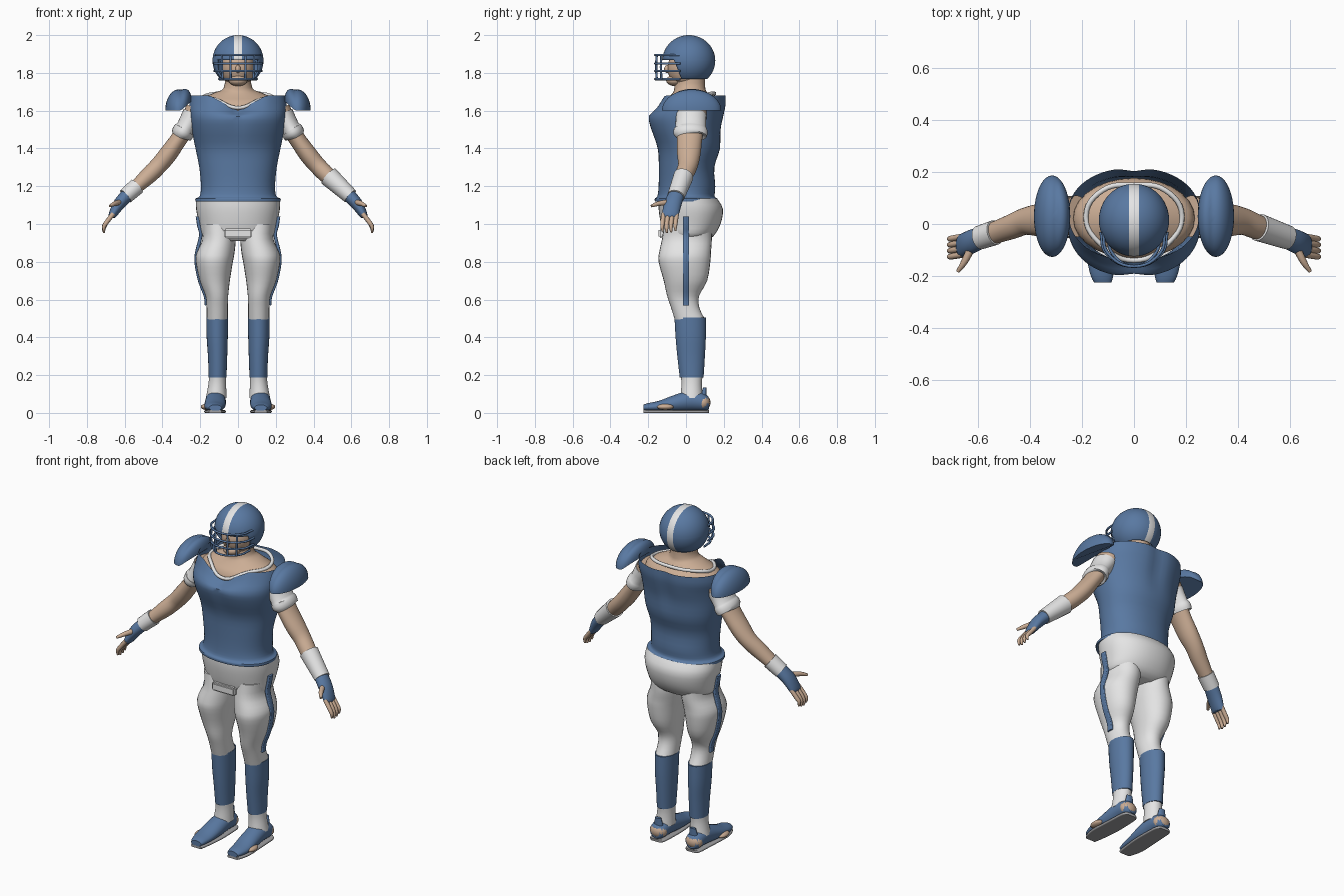
import bpy, bmesh, math
from mathutils import Vector, Matrix

cube = bpy.data.objects.get("Cube")
if cube:
    bpy.data.objects.remove(cube, do_unlink=True)


def material(name, r, g, b):
    m = bpy.data.materials.new(name)
    m.use_nodes = True
    m.diffuse_color = (r, g, b, 1)
    m.node_tree.nodes["Principled BSDF"].inputs["Base Color"].default_value = (r, g, b, 1)
    return m


BLUE = material("team blue", 0.10, 0.19, 0.36)
WHITE = material("off white", 0.78, 0.78, 0.78)
SKIN = material("skin", 0.60, 0.42, 0.30)
GREY = material("sole grey", 0.35, 0.35, 0.36)


def finish(name, bm, *mats, angle=45):
    bmesh.ops.recalc_face_normals(bm, faces=bm.faces[:])
    me = bpy.data.meshes.new(name)
    bm.to_mesh(me)
    bm.free()
    for m in mats:
        me.materials.append(m)
    me.shade_smooth()
    me.set_sharp_from_angle(angle=math.radians(angle))
    ob = bpy.data.objects.new(name, me)
    bpy.context.collection.objects.link(ob)
    return ob


def spline(rows, steps):
    """Catmull-Rom interpolation through the rows."""
    out = []
    for i in range(len(rows) - 1):
        a, b, c, d = rows[max(i - 1, 0)], rows[i], rows[i + 1], rows[min(i + 2, len(rows) - 1)]
        for s in range(steps):
            t = s / steps
            out.append([0.5 * (2 * q + (r - p) * t + (2 * p - 5 * q + 4 * r - w) * t * t
                               + (3 * q - p - 3 * r + w) * t ** 3) for p, q, r, w in zip(a, b, c, d)])
    return out + [list(rows[-1])]


def loft(name, rows, mat, axis=None, side=1, segs=28, steps=3, power=1.0, open_end=False, shape=None):
    """Skin rings (x, y, z, radius, radius) along z, along y, or along their own path."""
    rows = spline(rows, steps)
    centres = [Vector((r[0] * side, r[1], r[2])) for r in rows]
    bm = bmesh.new()
    rings = []
    for i, r in enumerate(rows):
        u, v = Vector((1, 0, 0)), Vector((0, 1, 0))
        if axis == "y":
            v = Vector((0, 0, 1))
        elif axis is None:
            t = (centres[min(i + 1, len(rows) - 1)] - centres[max(i - 1, 0)]).normalized()
            v = (v - t * v.dot(t)).normalized()
            u = v.cross(t)
        ring = []
        for k in range(segs):
            a = math.tau * k / segs
            c, s = math.cos(a), math.sin(a)
            c = math.copysign(abs(c) ** power, c)
            s = math.copysign(abs(s) ** power, s)
            p = centres[i] + u * c * r[3] + v * s * r[4]
            ring.append(bm.verts.new(shape(p) if shape else p))
        rings.append(ring)
    for a, b in zip(rings, rings[1:]):
        for k in range(segs):
            n = (k + 1) % segs
            bm.faces.new((a[k], a[n], b[n], b[k]))
    bm.faces.new(rings[0])
    if not open_end:
        bm.faces.new(rings[-1])
    return finish(name, bm, mat)


def ball(centre, radii, u=32, v=20):
    bm = bmesh.new()
    m = Matrix.Translation(centre) @ Matrix.Diagonal((*radii, 1))
    bmesh.ops.create_uvsphere(bm, u_segments=u, v_segments=v, radius=1, matrix=m)
    return bm


def cut(bm, co, no, clear=False):
    bmesh.ops.bisect_plane(bm, geom=bm.verts[:] + bm.edges[:] + bm.faces[:], dist=1e-5,
                           plane_co=co, plane_no=no, clear_outer=clear)


def tube(name, pts, radius, mat, cyclic=False):
    cu = bpy.data.curves.new(name, "CURVE")
    cu.dimensions = "3D"
    cu.bevel_depth, cu.bevel_resolution, cu.resolution_u = radius, 2, 6
    cu.use_fill_caps = True
    sp = cu.splines.new("BEZIER")
    sp.bezier_points.add(len(pts) - 1)
    for bp, p in zip(sp.bezier_points, pts):
        bp.co = p
        bp.handle_left_type = bp.handle_right_type = "AUTO"
    sp.use_cyclic_u = cyclic
    cu.materials.append(mat)
    ob = bpy.data.objects.new(name, cu)
    bpy.context.collection.objects.link(ob)


# Helmet with face opening and centre stripe
bm = ball((0, 0.015, 1.865), (0.135, 0.14, 0.135), 48, 32)
cut(bm, (0, 0, 1.767), (0, 0, -1), clear=True)
for x in (-0.02, 0.02):
    cut(bm, (x, 0, 0), (1, 0, 0))
brow, cheek = Vector((0, 0, 1.868)), Vector((0, -0.045, 1.82))
slope = Vector((0, -1, -0.4)).normalized()
cut(bm, brow, (0, 0, 1))
cut(bm, cheek, slope)
gone = []
for f in bm.faces:
    c = f.calc_center_median()
    if c.z < brow.z and (c - cheek).dot(slope) > 0:
        gone.append(f)
    f.material_index = int(abs(c.x) < 0.02)
bmesh.ops.delete(bm, geom=gone, context="FACES")
helmet = finish("helmet", bm, BLUE, WHITE)
shell = helmet.modifiers.new("shell", "SOLIDIFY")
shell.thickness = 0.012

# Face guard
for i, (z, w) in enumerate(((1.895, 0.12), (1.85, 0.128), (1.81, 0.125), (1.767, 0.10))):
    tube(f"guard_bar_{i}", [(-w, -0.03, z), (-w * 0.85, -0.11, z), (0, -0.163, z),
                            (w * 0.85, -0.11, z), (w, -0.03, z)], 0.006, BLUE)
for x, y in ((-0.085, -0.13), (-0.04, -0.155), (0.04, -0.155), (0.085, -0.13)):
    tube("guard_upright", [(x, y, 1.895), (x, y - 0.003, 1.83), (x * 0.95, y, 1.767)], 0.006, BLUE)

# Head, neck and upper chest
finish("head", ball((0, 0, 1.825), (0.088, 0.098, 0.1)), SKIN)
finish("nose", ball((0, -0.098, 1.82), (0.014, 0.018, 0.022), 12, 8), SKIN)
finish("chin", ball((0, -0.06, 1.76), (0.05, 0.045, 0.03), 16, 10), SKIN)
loft("neck_and_chest", [(0, .02, 1.5, .225, .15), (0, .022, 1.6, .235, .155), (0, .022, 1.645, .22, .14),
                        (0, .022, 1.67, .18, .115), (0, .022, 1.695, .125, .092),
                        (0, .02, 1.72, .076, .082), (0, .02, 1.8, .068, .08)], SKIN, "z")
half = [(0.12, 0.13, 1.69), (0.185, 0.03, 1.67), (0.12, -0.085, 1.66)]
tube("collar", [(0, 0.15, 1.69)] + half + [(0, -0.14, 1.615)]
     + [(-x, y, z) for x, y, z in reversed(half)], 0.01, WHITE, cyclic=True)


# Jersey with a V neck and a soft cleft front and back
def jersey_shape(p):
    up = min(max((p.z - 1.4) / 0.15, 0), 1)
    p.y *= 1 - 0.06 * up * math.exp(-(p.x / 0.045) ** 2)
    if p.y < 0 and p.z > 1.57:
        p.z -= 0.08 * (p.z - 1.57) / 0.11 * max(0, 1 - abs(p.x) / 0.15)
    return p


loft("jersey", [(0, 0, 1.12, .225, .165), (0, 0, 1.135, .225, .165), (0, 0, 1.147, .203, .152),
                (0, .005, 1.2, .196, .15), (0, .003, 1.3, .205, .147), (0, .015, 1.4, .225, .165),
                (0, 0, 1.5, .245, .188), (0, 0, 1.57, .255, .203), (0, .025, 1.63, .258, .19),
                (0, .038, 1.68, .25, .178)], BLUE, "z", segs=64, power=0.92, open_end=True, shape=jersey_shape)

# Hips and front lacing panel
loft("hips", [(0, .01, 1.135, .222, .155), (0, .025, 1.08, .222, .17), (0, .025, 1.0, .206, .158),
              (0, .015, .935, .188, .13), (0, .005, .91, .12, .1)], WHITE, "z", segs=40, power=0.92)
bm = bmesh.new()
bmesh.ops.create_cube(bm, matrix=Matrix.Translation((0, -0.13, 0.95)) @ Matrix.Diagonal((0.15, 0.03, 0.05, 1)))
bmesh.ops.bevel(bm, geom=bm.edges[:], offset=0.008, segments=2, affect="EDGES")
finish("front_panel", bm, WHITE)


def grounded(p):
    p.z = max(p.z, 0.012)
    return p


def sole_shape(p):
    p.z = min(max(p.z, 0), 0.014)
    return p


for side, tag in ((1, "left_"), (-1, "right_")):
    # Shoulder pad: half dome whose inner rim rises toward the neck
    bm = ball((0.315 * side, 0.03, 1.6), (0.07, 0.157, 0.112), 40, 24)
    cut(bm, (0, 0, 1.602), (0, 0, -1), clear=True)
    bmesh.ops.holes_fill(bm, edges=[e for e in bm.edges if e.is_boundary])
    for v in bm.verts:
        v.co.z += 0.9 * max(0, 0.30 - abs(v.co.x))
    finish(tag + "shoulder_pad", bm, BLUE)

    # Arm, sleeve and wristband
    loft(tag + "arm", [(.22, .03, 1.6, .06, .08), (.3, .02, 1.47, .045, .068), (.37, .015, 1.37, .048, .062),
                       (.42, .01, 1.31, .046, .052), (.47, -.01, 1.26, .045, .048),
                       (.54, -.035, 1.195, .036, .042), (.61, -.06, 1.13, .028, .035)], SKIN, side=side)
    loft(tag + "sleeve", [(.235, .028, 1.58, .06, .08), (.275, .025, 1.51, .052, .082),
                          (.285, .025, 1.495, .058, .09), (.3, .022, 1.47, .057, .088),
                          (.303, .022, 1.464, .045, .07)], WHITE, side=side, steps=2)
    start = (.48, -.013, 1.253, .054, .053) if side > 0 else (.535, -.033, 1.2, .045, .048)
    loft(tag + "wristband", [start, (.595, -.053, 1.147, .042, .046)], WHITE, side=side)

    # Gloved hand with bare fingers
    loft(tag + "glove", [(.585, -.05, 1.155, .035, .042), (.63, -.07, 1.105, .032, .046),
                         (.663, -.083, 1.05, .022, .044), (.668, -.085, 1.035, .016, .04)], BLUE, side=side)
    for i in range(4):
        y, drop = -0.118 + 0.023 * i, 0.008 * abs(i - 1.3)
        loft(f"{tag}finger_{i}", [(.66, y, 1.055, .012, .012), (.695, y - .006, 1.01, .012, .012),
                                  (.71, y - .008, .975 + drop, .010, .010),
                                  (.709, y - .006, .95 + drop, .005, .005)], SKIN, side=side, segs=10)
    loft(tag + "thumb", [(.625, -.09, 1.115, .016, .016), (.652, -.145, 1.108, .013, .013),
                         (.678, -.183, 1.095, .007, .007)], SKIN, side=side, segs=10)

    # Padded trouser leg with side stripe
    loft(tag + "trouser_leg", [(.105, .01, 1.0, .09, .125), (.1, .005, .92, .088, .132),
                               (.118, -.005, .85, .1, .137), (.125, -.008, .8, .098, .137),
                               (.123, -.003, .7, .08, .115), (.112, -.015, .62, .06, .085),
                               (.11, -.005, .56, .056, .075), (.11, .02, .495, .056, .08)],
         WHITE, "z", side, power=0.95)
    path = [(.215, 1.04), (.207, .99), (.197, .94), (.216, .86), (.222, .8), (.203, .7), (.173, .62), (.167, .57)]
    loft(tag + "side_stripe", [(x, 0, z, .009, .017) for x, z in path], BLUE, side=side, segs=16, power=0.4)

    # Sock and ankle
    loft(tag + "sock", [(.11, .022, .505, .058, .083), (.11, .025, .4, .056, .08),
                        (.108, .027, .3, .051, .073), (.108, .03, .187, .047, .063)], BLUE, "z", side)
    loft(tag + "ankle", [(.108, .03, .2, .045, .058), (.11, .03, .15, .047, .054),
                         (.115, .03, .08, .055, .06)], WHITE, "z", side)

    # Shoe, sole and the bare parts of the foot
    shoe = [(.118, .122, .05, .03, .03), (.118, .1, .055, .048, .045), (.118, .03, .065, .053, .055),
            (.12, -.06, .05, .056, .045), (.125, -.14, .035, .054, .03),
            (.123, -.2, .03, .043, .022), (.12, -.225, .027, .033, .016)]
    loft(tag + "shoe", shoe, BLUE, "y", side, shape=grounded)
    loft(tag + "sole", [(x, y, .007, r, .02) for x, y, z, r, h in shoe], GREY, "y", side, shape=sole_shape)
    loft(tag + "heel_tab", [(.115, .09, .07, .03, .02), (.115, .1, .135, .02, .009)], BLUE, "z", side)
    finish(tag + "heel", ball((.118 * side, .09, .055), (.052, .04, .042), 16, 10), SKIN)
    finish(tag + "outer_toes", ball((.17 * side, -.11, .032), (.027, .045, .016), 16, 10), SKIN)
